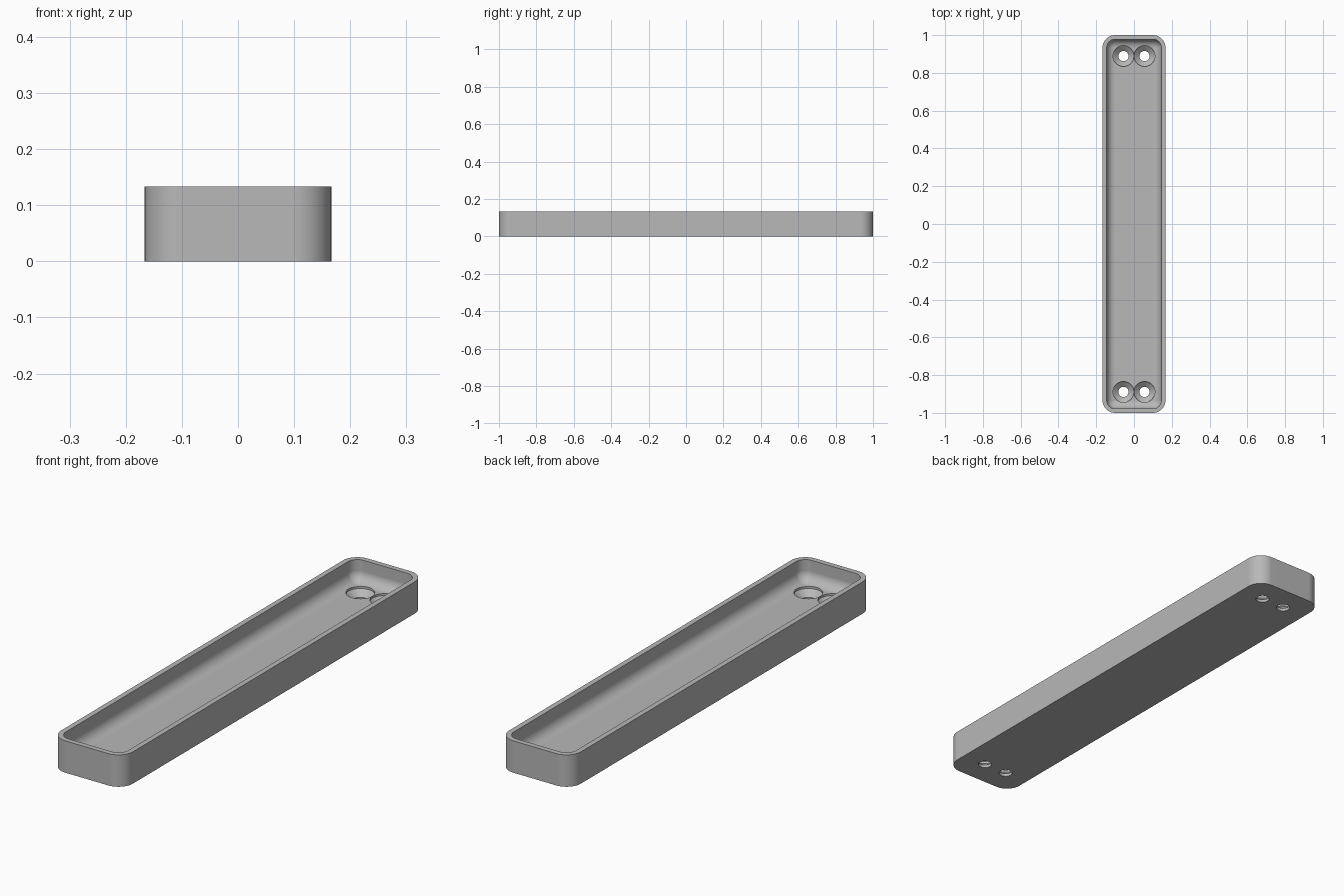
import bpy, bmesh, math

if "Cube" in bpy.data.objects:
    bpy.data.objects.remove(bpy.data.objects["Cube"])

W, L, H = 0.3333, 2.0, 0.1333      # outer size
WALL, FLOOR = 0.0222, 0.0444       # wall and floor thickness
R_OUT, R_IN = 0.0667, 0.0444       # corner radii; floor fillet equals R_IN
ARC = 10                           # segments per corner

grey = bpy.data.materials.new("mid grey")
grey.diffuse_color = (0.48, 0.48, 0.48, 1)
grey.use_nodes = True
grey.node_tree.nodes["Principled BSDF"].inputs["Base Color"].default_value = grey.diffuse_color


def make_object(name, bm):
    bmesh.ops.remove_doubles(bm, verts=bm.verts, dist=1e-5)
    bmesh.ops.recalc_face_normals(bm, faces=bm.faces)
    mesh = bpy.data.meshes.new(name)
    bm.to_mesh(mesh)
    bm.free()
    mesh.materials.append(grey)
    obj = bpy.data.objects.new(name, mesh)
    bpy.context.collection.objects.link(obj)
    return obj


def loft(name, rings):
    """Skin a stack of equal-length point rings and cap both ends."""
    bm = bmesh.new()
    rows = [[bm.verts.new(p) for p in ring] for ring in rings]
    n = len(rows[0])
    for a, b in zip(rows, rows[1:]):
        for i in range(n):
            bm.faces.new((a[i], a[(i + 1) % n], b[(i + 1) % n], b[i]))
    bm.faces.new(rows[0])
    bm.faces.new(rows[-1])
    return make_object(name, bm)


def rounded_rect(inset, radius, z):
    cx, cy = W / 2 - inset - radius, L / 2 - inset - radius
    pts = []
    for q, (sx, sy) in enumerate(((1, 1), (-1, 1), (-1, -1), (1, -1))):
        for k in range(ARC + 1):
            a = (q + k / ARC) * math.pi / 2
            pts.append((sx * cx + radius * math.cos(a),
                        sy * cy + radius * math.sin(a), z))
    return pts


def circle(x, y, r, z, n=40):
    return [(x + r * math.cos(2 * math.pi * i / n),
             y + r * math.sin(2 * math.pi * i / n), z) for i in range(n)]


# Tray: outer wall, rim, then cavity with a rounded floor edge
rings = [rounded_rect(0, R_OUT, 0), rounded_rect(0, R_OUT, H),
         rounded_rect(WALL, R_IN, H)]
for k in range(ARC + 1):
    t = k / ARC * math.pi / 2
    step = R_IN * (1 - math.cos(t))
    rings.append(rounded_rect(WALL + step, R_IN - step,
                              FLOOR + R_IN * (1 - math.sin(t))))
tray = loft("tray", rings)

# Countersunk screw holes, a pair at each end
bpy.context.view_layer.objects.active = tray
tray.select_set(True)
for sx in (-1, 1):
    for sy in (-1, 1):
        x, y = sx * 0.0556, sy * 0.889
        profile = ((0.027, -0.02), (0.027, 0.0125), (0.055, 0.036), (0.055, 0.2))
        cutter = loft("screw_hole_cutter", [circle(x, y, r, z) for r, z in profile])
        mod = tray.modifiers.new("screw_hole", 'BOOLEAN')
        mod.operation = 'DIFFERENCE'
        mod.solver = 'EXACT'
        mod.object = cutter
        bpy.ops.object.modifier_apply(modifier=mod.name)
        bpy.data.objects.remove(cutter)

# Smooth curves, flat faces kept flat
bpy.ops.object.shade_smooth_by_angle(angle=math.radians(30))
wn = tray.modifiers.new("weighted_normals", 'WEIGHTED_NORMAL')
wn.keep_sharp = True
